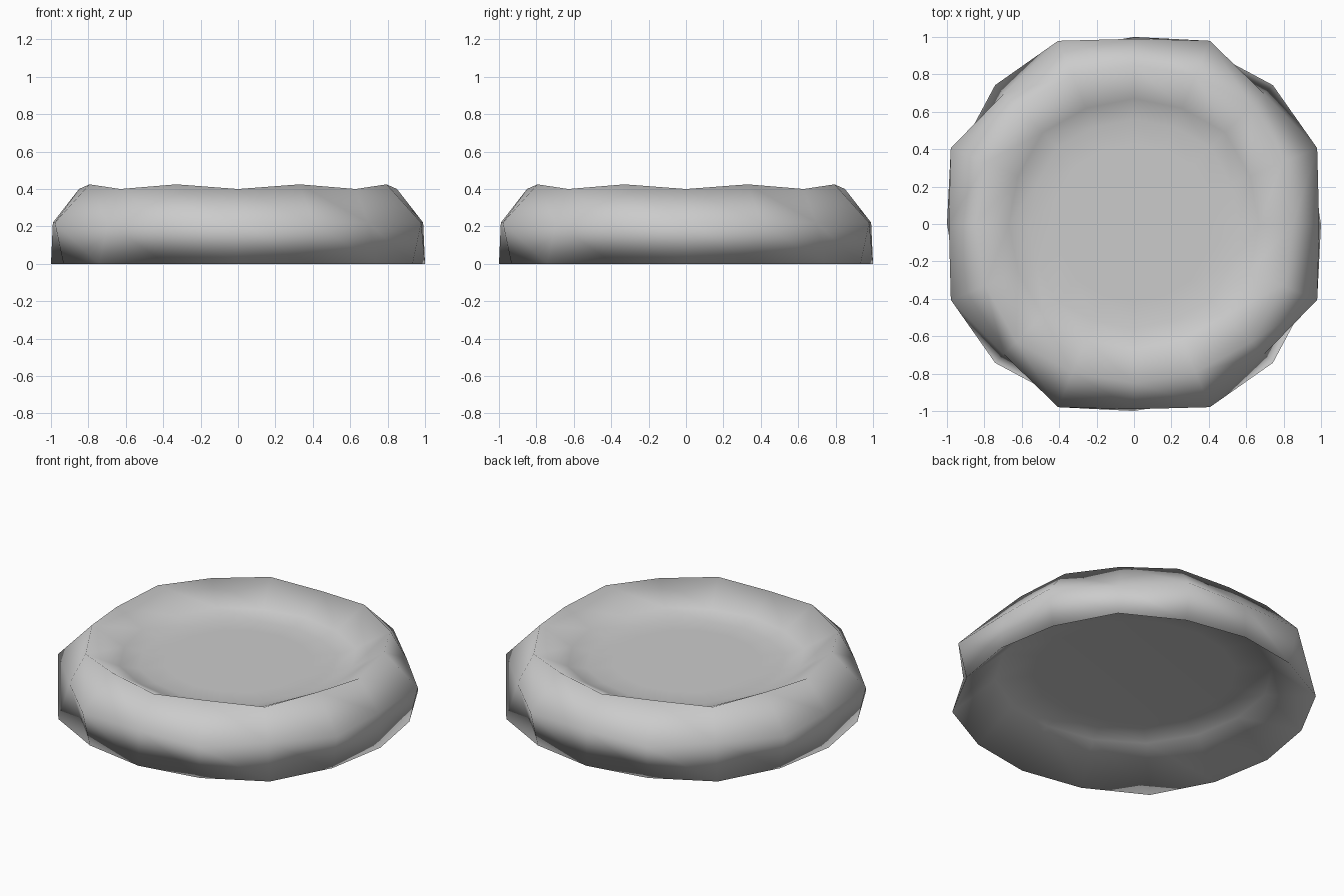
import bpy, bmesh, math

if "Cube" in bpy.data.objects:
    bpy.data.objects.remove(bpy.data.objects["Cube"])

SIDES = 16
# Each ring: (radius, z) on the axes, on the in-between corners, on the diagonals
RINGS = [
    # recessed underside
    ((0.58, 0.215), (0.58, 0.215), (0.59, 0.215)),
    ((0.78, 0.20), (0.79, 0.20), (0.80, 0.20)),
    # outer wall and padded rim
    ((1.00, 0.00), (1.01, 0.00), (1.05, 0.00)),    # bottom edge
    ((0.99, 0.22), (1.06, 0.22), (0.985, 0.22)),   # widest bulge
    ((0.85, 0.40), (0.86, 0.425), (0.89, 0.40)),   # rim crest
    # sunken floor
    ((0.67, 0.305), (0.67, 0.305), (0.69, 0.305)), # inner wall
    ((0.56, 0.28), (0.56, 0.28), (0.58, 0.28)),    # floor edge
    ((0.42, 0.28), (0.42, 0.28), (0.43, 0.28)),    # floor
]


def ring_verts(bm, ring):
    verts = []
    for i in range(SIDES):
        r, z = ring[1] if i % 2 else ring[0 if i % 4 == 0 else 2]
        a = 2 * math.pi * i / SIDES
        verts.append(bm.verts.new((r * math.cos(a), r * math.sin(a), z)))
    return verts


# Round padded bed as one closed shell, every quad split the same way round
bm = bmesh.new()
loops = [ring_verts(bm, ring) for ring in RINGS]
for lo, hi in zip(loops, loops[1:]):
    for i in range(SIDES):
        j = (i + 1) % SIDES
        bm.faces.new((lo[i], lo[j], hi[i]))
        bm.faces.new((lo[j], hi[j], hi[i]))
bm.faces.new(loops[-1])
bm.faces.new(loops[0][::-1])
for f in bm.faces:
    f.smooth = True

mesh = bpy.data.meshes.new("round_padded_bed")
bm.to_mesh(mesh)
bm.free()
obj = bpy.data.objects.new("round_padded_bed", mesh)
bpy.context.collection.objects.link(obj)
